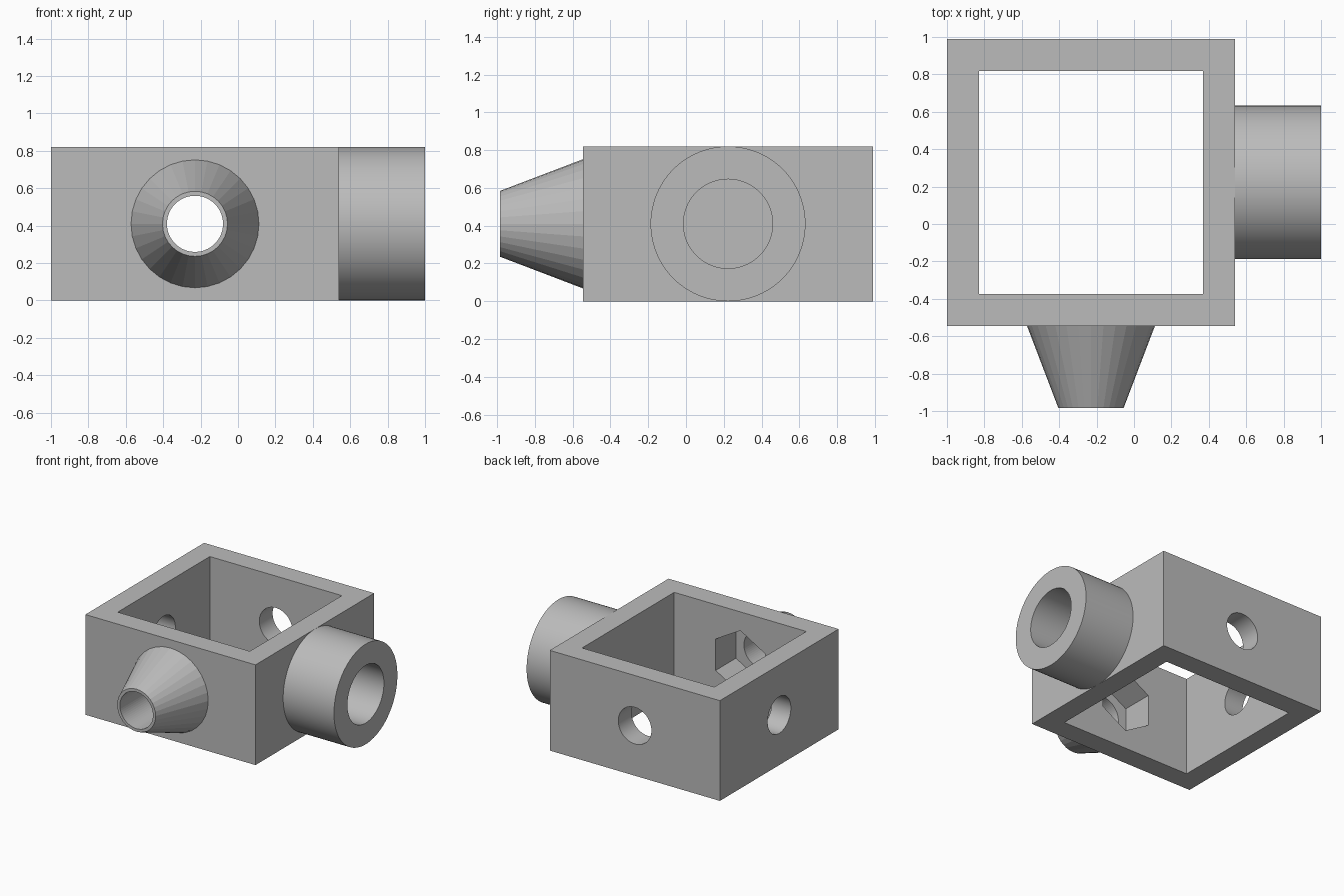
import bpy
import math

if "Cube" in bpy.data.objects:
    bpy.data.objects.remove(bpy.data.objects["Cube"], do_unlink=True)

# Single grey material
grey = bpy.data.materials.new("plain grey")
grey.use_nodes = True
colour = (0.5, 0.5, 0.5, 1)
grey.diffuse_color = colour
grey.node_tree.nodes["Principled BSDF"].inputs["Base Color"].default_value = colour

# Shared dimensions
X0, X1, Y0, Y1 = -1.0, 0.54, -0.545, 0.99
HEIGHT, WALL = 0.82, 0.172
CX, CY, CZ = (X0 + X1) / 2, (Y0 + Y1) / 2, HEIGHT / 2
ALONG_X = (0, math.pi / 2, 0)
ALONG_Y = (math.pi / 2, 0, 0)   # local top points to -y


def finish(name):
    ob = bpy.context.object
    ob.name = name
    ob.data.materials.append(grey)
    bpy.ops.object.transform_apply(location=False, rotation=True, scale=True)
    return ob


def box(name, size, centre):
    bpy.ops.mesh.primitive_cube_add(size=1, location=centre)
    bpy.context.object.scale = size
    return finish(name)


def round_part(name, r1, r2, start, end, axis, sides, spin=0):
    """Cone or cylinder between two positions on the x or y axis of the frame."""
    mid = (start + end) / 2
    centre = (mid, CY, CZ) if axis == ALONG_X else (CX, mid, CZ)
    bpy.ops.mesh.primitive_cone_add(vertices=sides, radius1=r1, radius2=r2,
                                    depth=abs(end - start), location=centre)
    ob = bpy.context.object
    ob.rotation_euler = (0, 0, spin)
    bpy.ops.object.transform_apply(location=False, rotation=True, scale=False)
    ob.rotation_euler = axis
    return finish(name)


def cut(ob, cutters):
    bpy.context.view_layer.objects.active = ob
    for c in cutters:
        mod = ob.modifiers.new("cut", 'BOOLEAN')
        mod.operation, mod.solver, mod.object = 'DIFFERENCE', 'EXACT', c
        bpy.ops.object.modifier_apply(modifier=mod.name)


def smooth(ob):
    bpy.ops.object.select_all(action='DESELECT')
    ob.select_set(True)
    bpy.context.view_layer.objects.active = ob
    bpy.ops.object.shade_smooth_by_angle(angle=math.radians(25))


# Main parts
frame = box("square_frame", (X1 - X0, Y1 - Y0, HEIGHT), (CX, CY, CZ))
nozzle = round_part("tapered_nozzle", 0.342, 0.174, Y0, -0.985, ALONG_Y, 32)
boss = round_part("round_boss", 0.41, 0.41, X1, 1.0, ALONG_X, 96)

# Cutters: frame opening, bores and the hexagonal nut pocket
opening = box("opening_cutter", (X1 - X0 - 2 * WALL, Y1 - Y0 - 2 * WALL, 2), (CX, CY, CZ))
long_bore = round_part("long_bore_cutter", 0.15, 0.15, 1.2, -1.2, ALONG_Y, 64)
side_bore = round_part("side_bore_cutter", 0.15, 0.15, -1.2, -0.5, ALONG_X, 64)
boss_bore = round_part("boss_bore_cutter", 0.236, 0.236, X1 - 0.1, 1.2, ALONG_X, 96)
nut_pocket = round_part("nut_pocket_cutter", 0.257, 0.257, -0.1, -0.635, ALONG_Y, 6)
# The pocket has a point at the top and flat vertical sides
if max(v.co.x for v in nut_pocket.data.vertices) > 0.24:
    for v in nut_pocket.data.vertices:
        v.co.x, v.co.z = -v.co.z, v.co.x

cut(frame, [opening, long_bore, side_bore, nut_pocket])
cut(nozzle, [long_bore, nut_pocket])
cut(boss, [boss_bore])

for helper in (opening, long_bore, side_bore, boss_bore, nut_pocket):
    bpy.data.objects.remove(helper, do_unlink=True)

smooth(frame)
smooth(boss)
